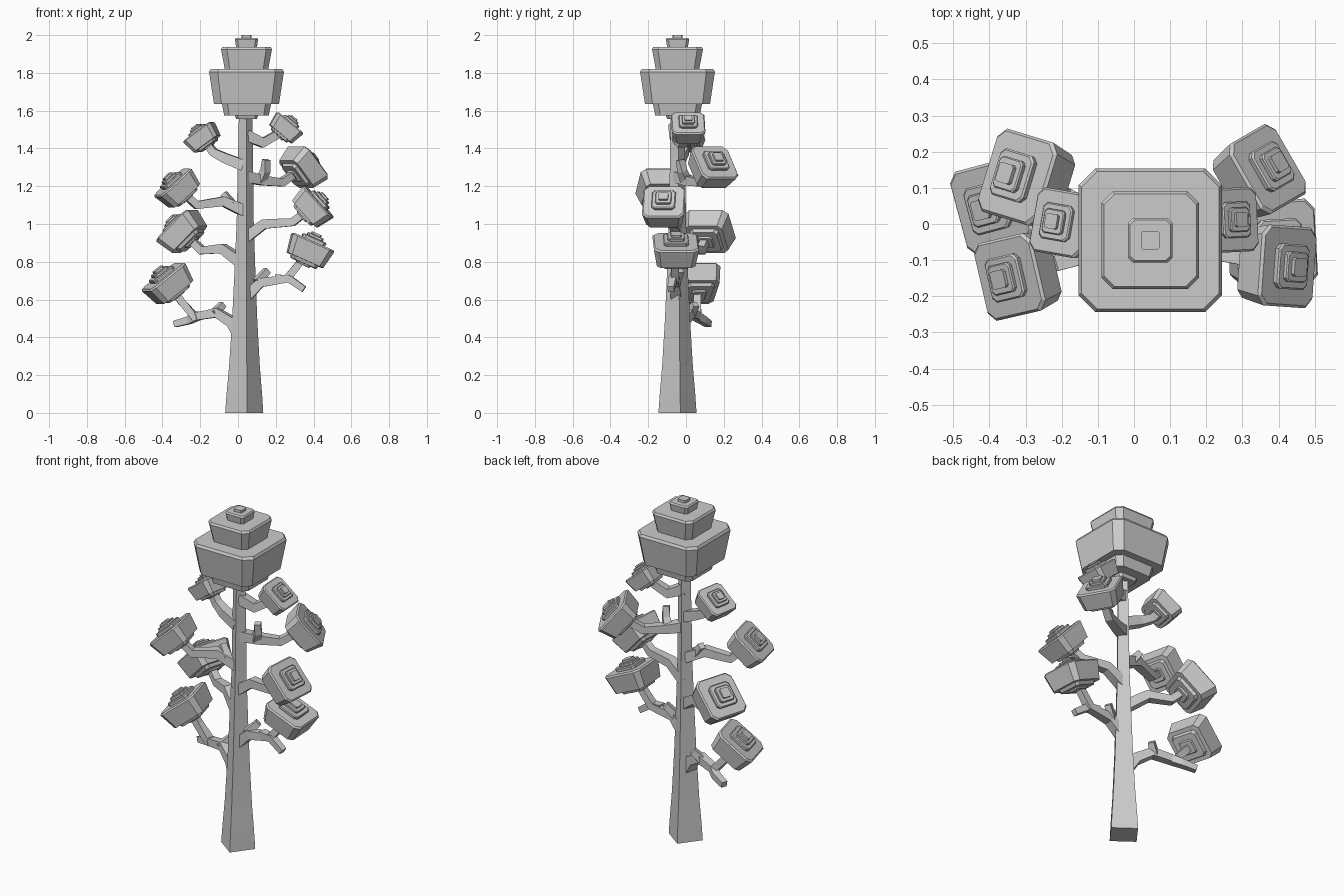
import bpy
import bmesh
from math import radians, cos, sin, pi
from mathutils import Vector, Matrix, Euler

if "Cube" in bpy.data.objects:
    bpy.data.objects.remove(bpy.data.objects["Cube"])

grey = bpy.data.materials.new("plain_grey")
grey.use_nodes = True
grey.diffuse_color = (0.6, 0.6, 0.6, 1)
grey.node_tree.nodes["Principled BSDF"].inputs["Base Color"].default_value = (0.6, 0.6, 0.6, 1)


def loft(name, rings):
    """Closed solid through a list of equal-sized point rings."""
    bm = bmesh.new()
    rows = [[bm.verts.new(p) for p in ring] for ring in rings]
    n = len(rows[0])
    for low, high in zip(rows, rows[1:]):
        for i in range(n):
            j = (i + 1) % n
            bm.faces.new((low[i], low[j], high[j], high[i]))
    bm.faces.new(rows[0][::-1])
    bm.faces.new(rows[-1])
    bmesh.ops.recalc_face_normals(bm, faces=bm.faces)
    mesh = bpy.data.meshes.new(name)
    bm.to_mesh(mesh)
    bm.free()
    mesh.materials.append(grey)
    obj = bpy.data.objects.new(name, mesh)
    bpy.context.collection.objects.link(obj)
    return obj


def square(radius, turn):
    return [Vector((radius * cos(turn + k * pi / 2), radius * sin(turn + k * pi / 2), 0))
            for k in range(4)]


def octagon(r, z):
    """Square of half width r with cut corners."""
    c = r * 0.77
    return [Vector((x, y, z)) for x, y in ((r, -c), (r, c), (c, r), (-c, r),
                                           (-r, c), (-r, -c), (-c, -r), (c, -r))]


def foliage(name, centre, size, profile, tilt=0, heading=0):
    place = (Matrix.Translation(centre)
             @ Euler((0, radians(tilt), radians(heading))).to_matrix().to_4x4())
    return loft(name, [[place @ p for p in octagon(r * size, z * size)] for z, r in profile])


def branch(name, points, start, end):
    """Square tapering tube along a kinked path."""
    pts = [Vector(p) for p in points]
    rings = []
    for i, p in enumerate(pts):
        along = pts[min(i + 1, len(pts) - 1)] - pts[max(i - 1, 0)]
        turn = along.to_track_quat('Z', 'Y')
        radius = start + (end - start) * i / (len(pts) - 1)
        rings.append([p + turn @ q for q in square(radius, pi / 4)])
    return loft(name, rings)


# Trunk: flared square column standing corner forward
trunk = [(0, 0.102), (0.1, 0.095), (0.25, 0.082), (0.5, 0.067), (0.75, 0.056),
         (1.0, 0.046), (1.3, 0.041), (1.6, 0.036)]
loft("trunk", [[p + Vector((0.033 + 0.005 * z, -0.045, z)) for p in square(r, radians(8.5))]
               for z, r in trunk])

# Crown: stepped tiers, each widening upward with a thin bevelled rim
crown = [(1.555, 0.055), (1.575, 0.062), (1.575, 0.118), (1.635, 0.13), (1.635, 0.172),
         (1.805, 0.198), (1.82, 0.19), (1.82, 0.115), (1.925, 0.135), (1.937, 0.128),
         (1.937, 0.055), (1.977, 0.062), (1.985, 0.056), (1.985, 0.026), (2.0, 0.026)]
foliage("crown", (0.045, -0.045, 0), 1, crown)

# Leaf clusters: same idea, flatter steps; centre, size, tilt, heading
tier = [(-0.66, 0.3), (-0.58, 0.34), (-0.58, 0.6), (-0.43, 0.66), (-0.43, 0.85),
        (0.4, 1.0), (0.47, 0.94), (0.47, 0.54), (0.6, 0.56), (0.64, 0.52),
        (0.64, 0.37), (0.74, 0.38), (0.77, 0.35), (0.77, 0.23), (0.87, 0.23)]
clusters = {
    "right_top": ((-0.185, 0.0, 1.455), 0.09, 36, 170),
    "right_upper": ((-0.315, -0.14, 1.185), 0.11, 42, 193),
    "right_middle": ((-0.29, 0.12, 0.955), 0.12, 44, 163),
    "right_lower": ((-0.365, 0.055, 0.68), 0.12, 38, 195),
    "left_top": ((0.25, 0.01, 1.505), 0.089, 40, 3),
    "left_upper": ((0.34, 0.135, 1.295), 0.112, 50, 30),
    "left_middle": ((0.39, -0.115, 1.085), 0.112, 48, -4),
    "left_lower": ((0.375, -0.055, 0.855), 0.12, 24, 3),
}
for side, (centre, size, tilt, heading) in clusters.items():
    foliage(side + "_leaf_cluster", centre, size, tier, tilt, heading)

# Branches: from the trunk into each cluster
paths = {
    "right_top": [(0.03, -0.045, 1.31), (-0.07, -0.03, 1.35), (-0.13, -0.01, 1.38)],
    "right_upper": [(0.03, -0.045, 1.07), (-0.08, -0.07, 1.12), (-0.22, -0.11, 1.1)],
    "right_middle": [(0.03, -0.045, 0.79), (-0.08, 0.02, 0.87), (-0.19, 0.08, 0.86)],
    "right_lower": [(0.02, -0.045, 0.4), (-0.03, -0.02, 0.48), (-0.11, 0.02, 0.53),
                    (-0.23, 0.06, 0.51), (-0.3, 0.06, 0.59)],
    "left_top": [(0.04, -0.045, 1.47), (0.13, -0.02, 1.43), (0.2, 0.0, 1.47)],
    "left_upper": [(0.04, -0.045, 1.25), (0.13, 0.01, 1.23), (0.23, 0.07, 1.22)],
    "left_middle": [(0.03, -0.045, 0.92), (0.14, -0.06, 1.0), (0.29, -0.09, 1.01)],
    "left_lower": [(0.03, -0.045, 0.6), (0.12, -0.06, 0.69), (0.26, -0.06, 0.71)],
}
for side, path in paths.items():
    branch(side + "_branch", path + [clusters[side][0]], 0.042, 0.025)

# Bare twigs forking off the branches
twigs = {
    "right_lower_long": [(-0.21, 0.05, 0.515), (-0.26, 0.09, 0.49), (-0.335, 0.12, 0.47)],
    "right_lower_short": [(-0.13, 0.02, 0.52), (-0.08, 0.05, 0.575)],
    "right_upper": [(-0.03, -0.06, 1.1), (-0.075, -0.04, 1.16)],
    "left_upper": [(0.12, 0.0, 1.23), (0.145, -0.02, 1.28), (0.15, -0.03, 1.34)],
    "left_lower_long": [(0.2, -0.06, 0.71), (0.27, -0.07, 0.71), (0.35, -0.08, 0.655)],
    "left_lower_short": [(0.1, -0.06, 0.69), (0.155, -0.03, 0.755)],
}
for side, path in twigs.items():
    branch(side + "_twig", path, 0.032, 0.024)
